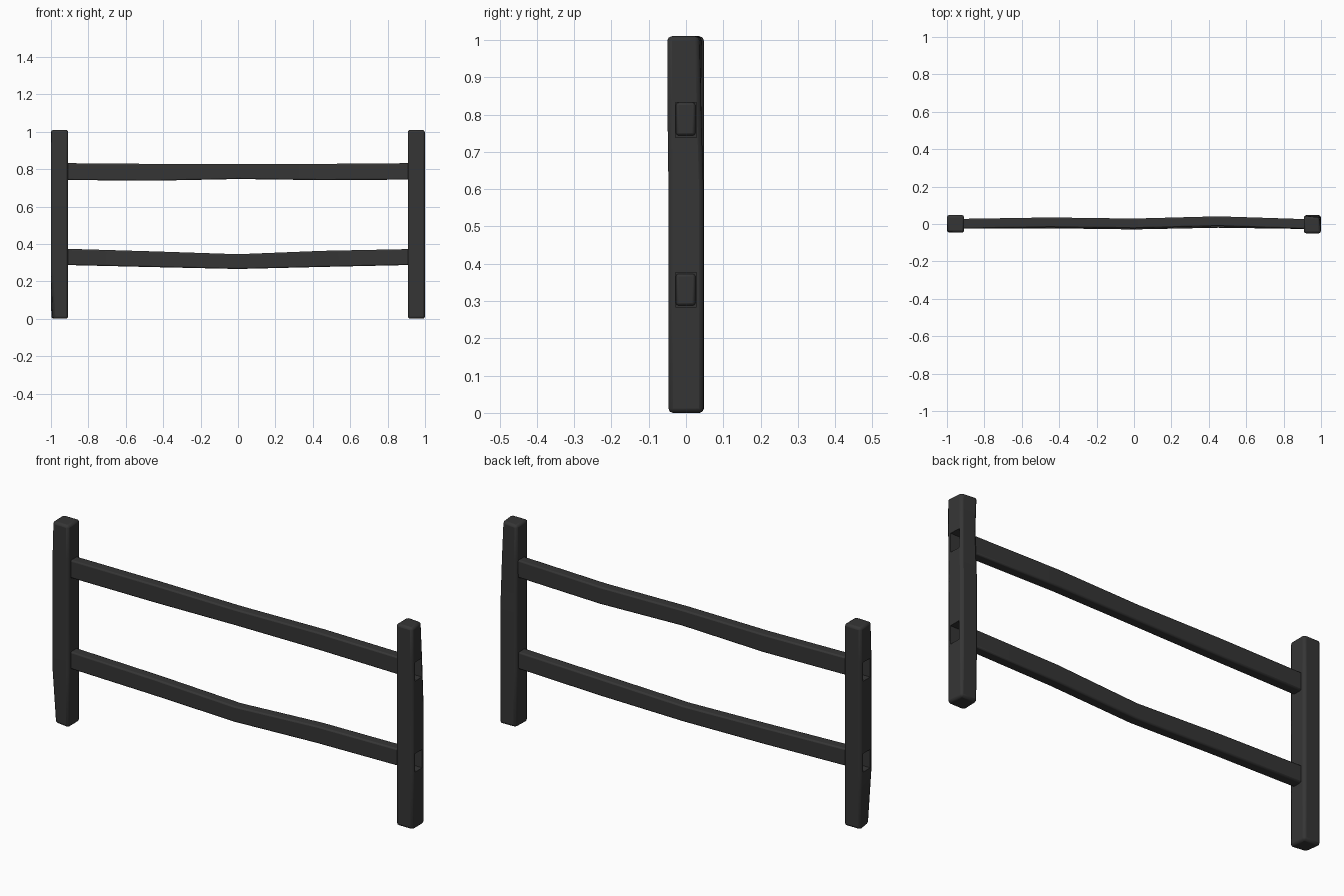
import bpy
import bmesh
from mathutils import Vector

cube = bpy.data.objects.get("Cube")
if cube:
    bpy.data.objects.remove(cube, do_unlink=True)

charcoal = bpy.data.materials.new("charcoal wood")
charcoal.use_nodes = True
COLOUR = (0.036, 0.036, 0.036, 1)
charcoal.diffuse_color = COLOUR
charcoal.node_tree.nodes["Principled BSDF"].inputs["Base Color"].default_value = COLOUR


def loft(name, rings):
    """Join four-cornered rings into a closed beam."""
    bm = bmesh.new()
    loops = [[bm.verts.new(p) for p in ring] for ring in rings]
    for a, b in zip(loops, loops[1:]):
        for i in range(4):
            j = (i + 1) % 4
            bm.faces.new((a[i], a[j], b[j], b[i]))
    bm.faces.new(loops[0])
    bm.faces.new(loops[-1])
    bmesh.ops.recalc_face_normals(bm, faces=bm.faces)
    mesh = bpy.data.meshes.new(name)
    bm.to_mesh(mesh)
    bm.free()
    obj = bpy.data.objects.new(name, mesh)
    bpy.context.collection.objects.link(obj)
    mesh.materials.append(charcoal)
    return obj


def soften(obj, width):
    bevel = obj.modifiers.new("Worn edges", 'BEVEL')
    bevel.width = width
    bevel.segments = 2
    bevel.limit_method = 'ANGLE'
    bevel.angle_limit = 0.9


CORNERS = ((-1, -1), (1, -1), (1, 1), (-1, 1))


def make_post(name, x, levels, nudges):
    """levels: height and y centre; nudges: (level, corner) -> inward pull."""
    rings = []
    for k, (z, y) in enumerate(levels):
        ring = []
        for c, (sx, sy) in enumerate(CORNERS):
            pull = nudges.get((k, c), 0)
            ring.append(Vector((x + sx * (0.046 - pull), y + sy * (0.047 - pull), z)))
        rings.append(ring)
    post = loft(name, rings)
    soften(post, 0.012)
    return post


def make_rail(name, stations):
    """stations: x, y centre, bottom and top heights."""
    rings = []
    for x, y, low, high in stations:
        mid, half = (low + high) / 2, (high - low) / 2
        rings.append([(x, y + sy * 0.026, mid + sz * half) for sy, sz in CORNERS])
    rail = loft(name, rings)
    soften(rail, 0.007)
    return rail


# Hewn posts with slightly uneven corners
left_post = make_post("left_post", 0.954,
                      [(0, 0), (0.28, 0), (0.6, 0), (0.84, -0.003), (1.01, -0.003)],
                      {(4, 2): 0.009, (3, 2): 0.004, (3, 3): 0.004, (0, 3): 0.003})
right_post = make_post("right_post", -0.954,
                       [(0, 0.001), (0.27, 0.001), (0.6, 0.001), (0.84, 0.001), (1.01, 0.001)],
                       {(0, 0): 0.012, (4, 0): 0.003})

# Sagging rails
rails = [
    make_rail("upper_rail", [(-0.95, 0.001, 0.742, 0.832), (-0.45, 0.009, 0.738, 0.828),
                             (0, 0.003, 0.747, 0.828), (0.45, 0.015, 0.741, 0.828),
                             (0.95, -0.001, 0.744, 0.832)]),
    make_rail("lower_rail", [(-0.95, 0.001, 0.288, 0.375), (-0.45, 0.003, 0.276, 0.36),
                             (0, -0.003, 0.266, 0.345), (0.45, 0.006, 0.277, 0.363),
                             (0.95, -0.001, 0.288, 0.373)]),
]

# Mortise pockets in the outer post faces
for post, side in ((left_post, 1), (right_post, -1)):
    for label, low, high in (("upper", 0.738, 0.832), ("lower", 0.284, 0.376)):
        x0, x1 = side * 0.94, side * 1.05
        cutter = loft(f"{post.name}_{label}_cutter",
                      [[(x, sy * 0.028, (low + high) / 2 + sz * (high - low) / 2)
                        for sy, sz in CORNERS] for x in (x0, x1)])
        cutter.hide_render = True
        cutter.hide_set(True)
        cutter.display_type = 'WIRE'
        cut = post.modifiers.new(f"{label} mortise", 'BOOLEAN')
        cut.object = cutter
        cut.operation = 'DIFFERENCE'
        cut.solver = 'EXACT'

# Smooth shading with sharp edges kept
bpy.ops.object.select_all(action='DESELECT')
for obj in (left_post, right_post, *rails):
    obj.select_set(True)
bpy.context.view_layer.objects.active = left_post
bpy.ops.object.shade_smooth_by_angle(angle=0.6)
